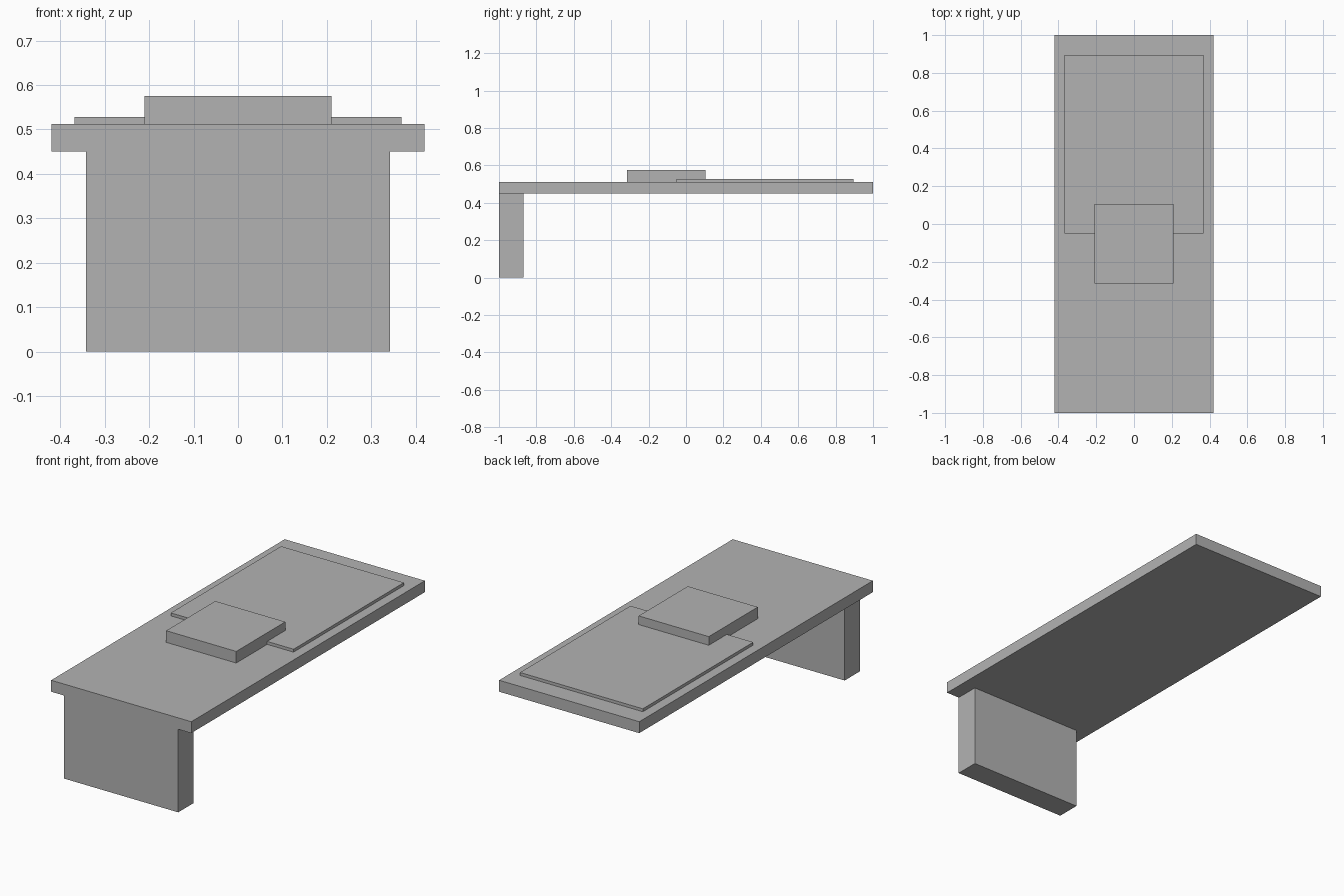
import bpy

cube = bpy.data.objects.get("Cube")
if cube:
    bpy.data.objects.remove(cube, do_unlink=True)

# One plain grey for every part
GREY = (0.45, 0.45, 0.45, 1.0)
grey = bpy.data.materials.new("plain grey")
grey.use_nodes = True
grey.diffuse_color = GREY
for node in grey.node_tree.nodes:
    if node.type == "BSDF_PRINCIPLED":
        node.inputs["Base Color"].default_value = GREY


def add_box(name, half_width, y_range, z_range):
    """Box symmetric in x, spanning the given y and z ranges."""
    (y0, y1), (z0, z1) = y_range, z_range
    bpy.ops.mesh.primitive_cube_add(size=1, location=(0, (y0 + y1) / 2, (z0 + z1) / 2))
    box = bpy.context.object
    box.name = name
    box.scale = (2 * half_width, y1 - y0, z1 - z0)
    bpy.ops.object.transform_apply(location=False, rotation=False, scale=True)
    box.data.materials.append(grey)
    return box


SLAB_BOTTOM, SLAB_TOP = 0.45, 0.512

# Upright support under the front edge
add_box("front_leg", 0.342, (-1.0, -0.87), (0, SLAB_BOTTOM))
# Long flat slab
add_box("top_slab", 0.42, (-1.0, 1.0), (SLAB_BOTTOM, SLAB_TOP))
# Thin panel on the rear half
add_box("rear_panel", 0.368, (-0.05, 0.895), (SLAB_TOP, 0.528))
# Square block overlapping the panel's front edge
add_box("centre_block", 0.21, (-0.315, 0.105), (SLAB_TOP, 0.575))
